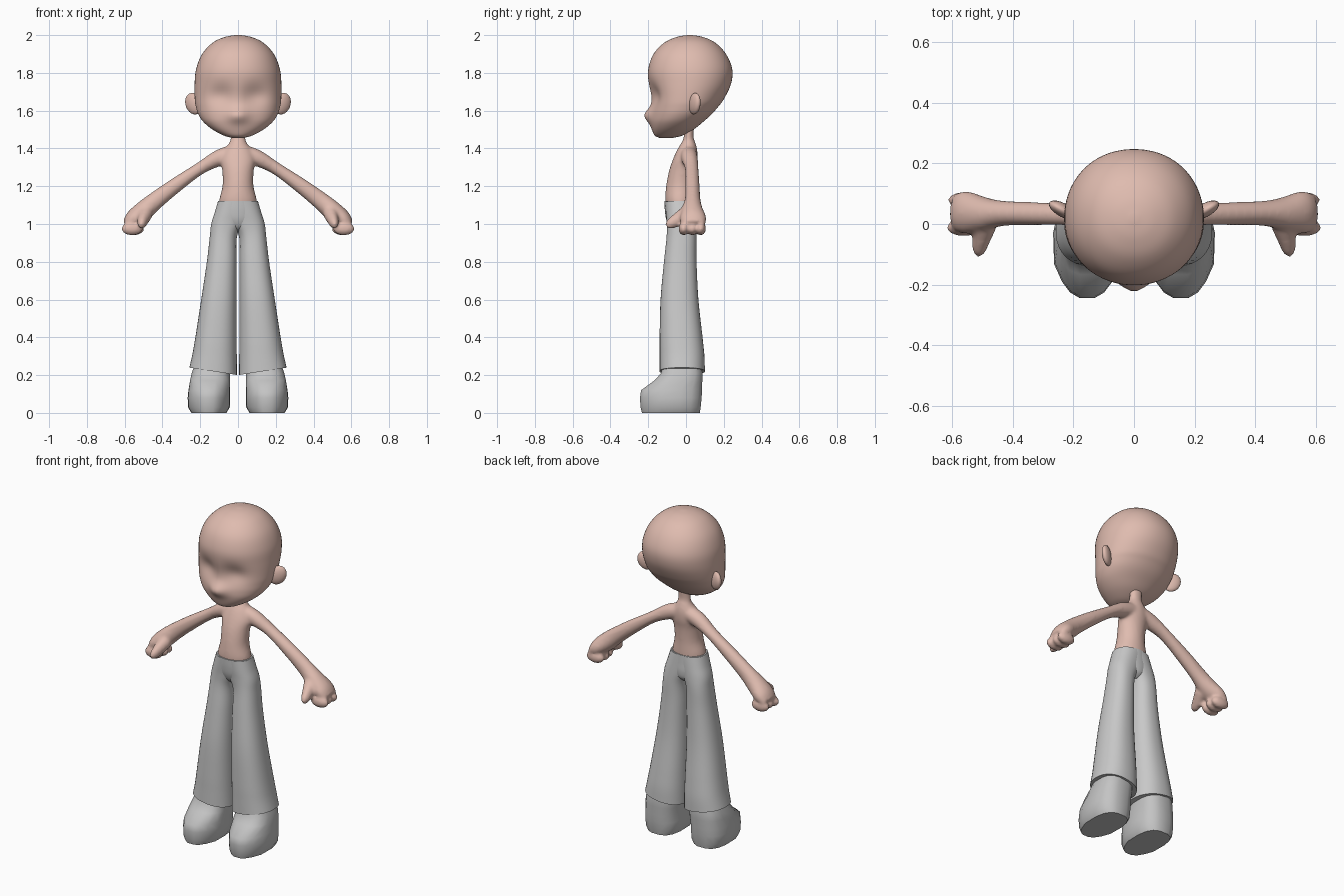
import bpy, bmesh, math
from mathutils import Vector

if "Cube" in bpy.data.objects:
    bpy.data.objects.remove(bpy.data.objects["Cube"])


def material(name, rgb):
    m = bpy.data.materials.new(name)
    m.diffuse_color = (*rgb, 1)
    m.use_nodes = True
    m.node_tree.nodes["Principled BSDF"].inputs["Base Color"].default_value = m.diffuse_color
    return m


SKIN = material("skin", (0.74, 0.50, 0.43))
CLOTH = material("trouser grey", (0.58, 0.58, 0.58))
LEATHER = material("shoe grey", (0.55, 0.55, 0.55))


def curve(rows, steps):
    """Catmull-Rom interpolation of table rows."""
    out = []
    for i in range(len(rows) - 1):
        a, b = rows[max(i - 1, 0)], rows[i]
        c, d = rows[i + 1], rows[min(i + 2, len(rows) - 1)]
        for s in range(steps):
            t = s / steps
            out.append([0.5 * (2 * q + (r - p) * t + (2 * p - 5 * q + 4 * r - u) * t * t
                               + (3 * q - p - 3 * r + u) * t ** 3)
                        for p, q, r, u in zip(a, b, c, d)])
    return out + [list(rows[-1])]


def skin_rings(bm, rings):
    """Bridge closed rings of points and cap both ends."""
    vs = [[bm.verts.new(p) for p in r] for r in rings]
    n = len(vs[0])
    for a, b in zip(vs, vs[1:]):
        for i in range(n):
            j = (i + 1) % n
            bm.faces.new((a[i], a[j], b[j], b[i]))
    bm.faces.new(vs[0][::-1])
    bm.faces.new(vs[-1])


def loft(bm, rows, n=40, p=2.0, steps=5, side=1, warp=None):
    """Rows are (z, x0, x1, y_front, y_back) of superellipse slices."""
    rings = []
    for z, x0, x1, y0, y1 in (curve(rows, steps) if steps > 1 else rows):
        ring = []
        for i in range(n):
            a = 2 * math.pi * (i + 0.5) / n
            c, s = math.cos(a), math.sin(a)
            x = (x0 + x1) / 2 + (x1 - x0) / 2 * math.copysign(abs(c) ** (2 / p), c)
            y = (y0 + y1) / 2 + (y1 - y0) / 2 * math.copysign(abs(s) ** (2 / p), s)
            v = Vector((x, y, z))
            if warp:
                v = warp(v)
            v.x *= side
            ring.append(v)
        rings.append(ring)
    skin_rings(bm, rings)


def tube(bm, rows, ref, side=1, n=20):
    """Rows are (x, y, z, radius along ref, radius across)."""
    rows = curve(rows, 4)
    pts = [Vector(r[:3]) for r in rows]
    rings = []
    for i, r in enumerate(rows):
        t = (pts[min(i + 1, len(pts) - 1)] - pts[max(i - 1, 0)]).normalized()
        u = (ref - t * ref.dot(t)).normalized()
        w = t.cross(u)
        ring = []
        for k in range(n):
            a = 2 * math.pi * k / n
            v = pts[i] + u * (r[3] * math.cos(a)) + w * (r[4] * math.sin(a))
            v.x *= side
            ring.append(v)
        rings.append(ring)
    skin_rings(bm, rings)


def finish(name, bm, mat, angle=60):
    bmesh.ops.recalc_face_normals(bm, faces=bm.faces)
    me = bpy.data.meshes.new(name)
    bm.to_mesh(me)
    bm.free()
    me.materials.append(mat)
    ob = bpy.data.objects.new(name, me)
    bpy.context.collection.objects.link(ob)
    bpy.ops.object.select_all(action='DESELECT')
    ob.select_set(True)
    bpy.context.view_layer.objects.active = ob
    bpy.ops.object.shade_smooth_by_angle(angle=math.radians(angle))
    return ob


def ellipsoid(bm, centre, radii):
    geo = bmesh.ops.create_uvsphere(bm, u_segments=20, v_segments=12, radius=1)
    for v in geo["verts"]:
        v.co = Vector([c + q * r for c, q, r in zip(centre, v.co, radii)])


# Head: stacked slices, with eye hollows and a pointed mouth pressed in
def face(v):
    if v.y < 0:
        x, z = abs(v.x), v.z
        v.y += 0.03 * math.exp(-((x - 0.09) / 0.07) ** 2 - ((z - 1.68) / 0.06) ** 2)
        v.y -= 0.035 * math.exp(-(x / 0.055) ** 2 - ((z - 1.575) / 0.04) ** 2)
    return v


HEAD = [(1.456, 0.03, -0.14, -0.07), (1.468, 0.075, -0.165, -0.02), (1.50, 0.135, -0.18, 0.04),
        (1.54, 0.183, -0.187, 0.09), (1.58, 0.21, -0.187, 0.135), (1.62, 0.223, -0.187, 0.17),
        (1.66, 0.229, -0.19, 0.2), (1.74, 0.23, -0.199, 0.238), (1.82, 0.222, -0.2, 0.245),
        (1.90, 0.19, -0.172, 0.212), (1.96, 0.134, -0.115, 0.155), (1.99, 0.07, -0.05, 0.09),
        (2.0, 0.012, 0.008, 0.032)]
bm = bmesh.new()
loft(bm, [(z, -w, w, a, b) for z, w, a, b in HEAD], n=64, p=2.1, warp=face)
finish("head", bm, SKIN, 80)

# Ears
for side, label in ((1, "left"), (-1, "right")):
    bm = bmesh.new()
    ellipsoid(bm, (0, 0, 0), (0.05, 0.022, 0.056))
    for v in bm.verts:
        x, y = v.co.x, v.co.y
        v.co = Vector((side * (0.235 + x * 0.9 - y * 0.3), 0.046 + x * 0.45 + y, 1.637 + v.co.z + x * 0.2))
    finish(label + "_ear", bm, SKIN, 80)

# Body: torso, neck, arms and fists fused into one smooth skin
TORSO = [(1.06, 0.09, -0.095, 0.04), (1.12, 0.1, -0.11, 0.045), (1.2, 0.082, -0.105, 0.045),
         (1.28, 0.083, -0.09, 0.05), (1.34, 0.092, -0.07, 0.06), (1.39, 0.075, -0.048, 0.06),
         (1.43, 0.046, -0.025, 0.05), (1.46, 0.038, -0.012, 0.04), (1.53, 0.04, -0.015, 0.045)]
ARM = [(0.02, 0.012, 1.375, 0.045, 0.045), (0.10, 0.018, 1.35, 0.044, 0.044),
       (0.20, 0.03, 1.295, 0.036, 0.033), (0.33, 0.034, 1.205, 0.038, 0.04),
       (0.435, 0.035, 1.125, 0.042, 0.047), (0.50, 0.033, 1.07, 0.058, 0.052),
       (0.555, 0.038, 1.025, 0.07, 0.047), (0.59, 0.04, 0.995, 0.058, 0.028)]
THUMB = [(0.49, 0.0, 1.055, 0.04, 0.04), (0.503, -0.05, 1.02, 0.03, 0.035),
         (0.51, -0.085, 1.0, 0.022, 0.027), (0.514, -0.104, 0.99, 0.01, 0.012)]
bm = bmesh.new()
loft(bm, [(z, -w, w, a, b) for z, w, a, b in TORSO], n=40)
for side in (1, -1):
    tube(bm, ARM, Vector((0, 1, 0)), side)
    tube(bm, THUMB, Vector((1, 0, 0)), side)
    for y, x in ((-0.012, 0.56), (0.034, 0.552), (0.078, 0.556)):
        ellipsoid(bm, (side * x, y, 0.975), (0.058, 0.028, 0.035))
body = finish("body", bm, SKIN, 180)
mod = body.modifiers.new("fuse", 'REMESH')
mod.mode = 'VOXEL'
mod.voxel_size = 0.009
mod.use_smooth_shade = True
mod = body.modifiers.new("soften", 'SMOOTH')
mod.factor = 0.5
mod.iterations = 5


# Trousers: flared legs with a slanted hem
def hem(v):
    v.z += max(0, (0.4 - v.z) / 0.18) * 0.04 * (abs(v.x) / 0.26 - 0.5)
    return v


LEG = [(0.22, 0.005, 0.258, -0.14, 0.1), (0.3, 0.006, 0.242, -0.14, 0.098),
       (0.4, 0.007, 0.226, -0.14, 0.088), (0.6, 0.008, 0.195, -0.135, 0.066),
       (0.8, 0.008, 0.165, -0.117, 0.056), (0.93, 0.006, 0.15, -0.103, 0.055),
       (1.0, -0.025, 0.142, -0.102, 0.053), (1.06, -0.05, 0.124, -0.107, 0.05),
       (1.12, -0.075, 0.106, -0.112, 0.047)]
PELVIS = [(0.955, 0.03, -0.05, 0.02), (0.98, 0.08, -0.085, 0.045), (1.02, 0.115, -0.104, 0.052),
          (1.07, 0.118, -0.112, 0.05), (1.122, 0.106, -0.115, 0.048)]
for side, label in ((1, "left"), (-1, "right")):
    bm = bmesh.new()
    loft(bm, LEG, n=36, p=2.3, side=side, warp=hem)
    finish(label + "_trouser_leg", bm, CLOTH, 50)
bm = bmesh.new()
loft(bm, [(z, -w, w, a, b) for z, w, a, b in PELVIS], n=40)
finish("trouser_seat", bm, CLOTH, 50)


# Shoes: chunky, with a tapered toe
def toe(v):
    front = max(0, (-0.12 - v.y) / 0.125)
    v.x = 0.155 + (v.x - 0.155) * (1 - 0.3 * front)
    return v


SHOE = [(0, 0.06, 0.248, -0.235, 0.075), (0.03, 0.042, 0.266, -0.243, 0.08),
        (0.08, 0.04, 0.268, -0.246, 0.085), (0.12, 0.041, 0.264, -0.24, 0.087),
        (0.172, 0.041, 0.255, -0.168, 0.088), (0.21, 0.042, 0.247, -0.134, 0.089),
        (0.27, 0.045, 0.225, -0.12, 0.08)]
for side, label in ((1, "left"), (-1, "right")):
    bm = bmesh.new()
    loft(bm, SHOE, n=16, p=2.8, steps=1, side=side, warp=toe)
    finish(label + "_shoe", bm, LEATHER, 50)
